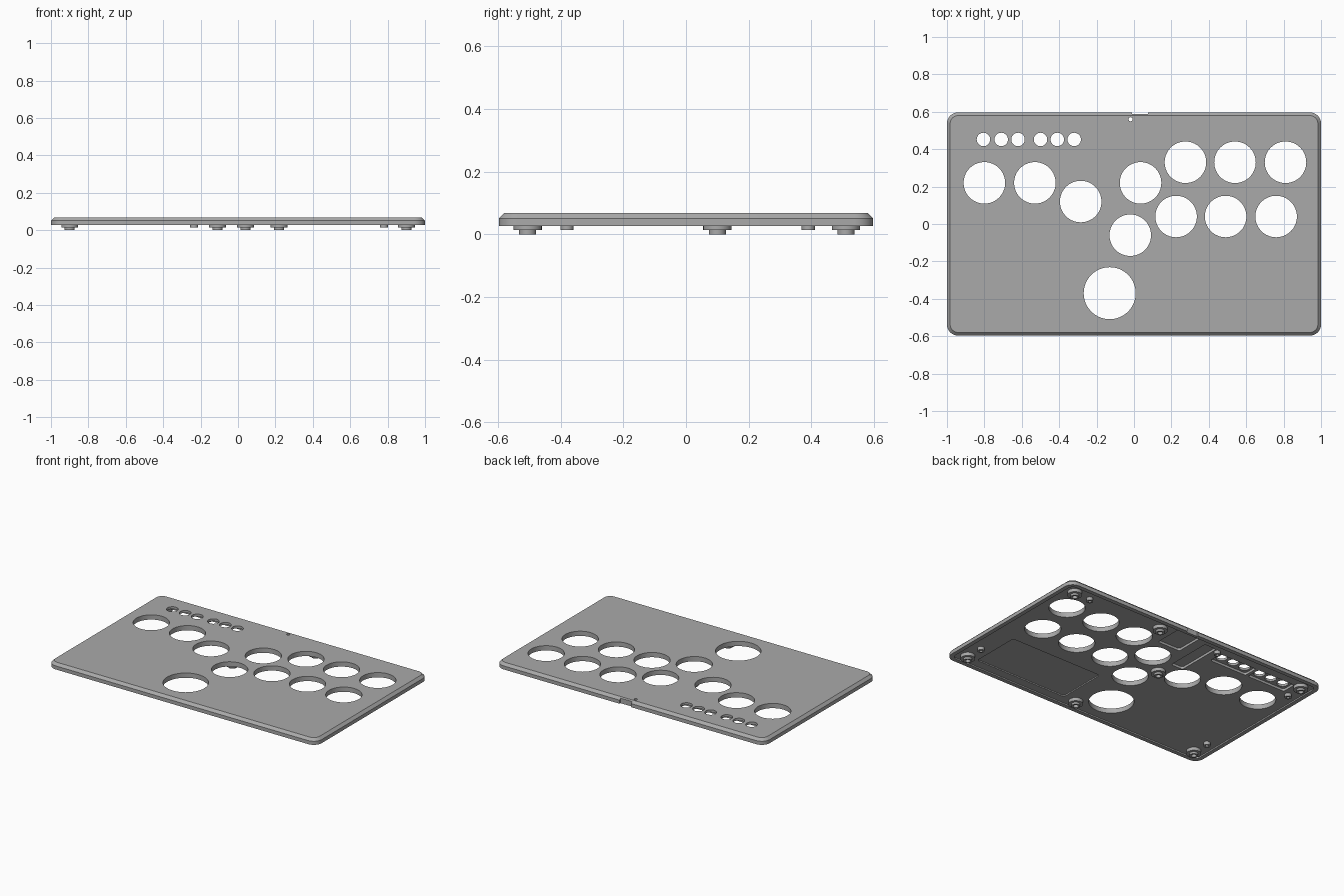
import bpy, bmesh, math

cube = bpy.data.objects.get("Cube")
if cube:
    bpy.data.objects.remove(cube, do_unlink=True)

grey = bpy.data.materials.new("plain grey")
grey.use_nodes = True
GREY = (0.4, 0.4, 0.4, 1)
grey.diffuse_color = GREY
grey.node_tree.nodes["Principled BSDF"].inputs["Base Color"].default_value = GREY


def make(name, bm):
    bmesh.ops.recalc_face_normals(bm, faces=bm.faces)
    mesh = bpy.data.meshes.new(name)
    bm.to_mesh(mesh)
    bm.free()
    mesh.materials.append(grey)
    ob = bpy.data.objects.new(name, mesh)
    bpy.context.collection.objects.link(ob)
    return ob


def rounded_outline(hx, hy, r, steps=8):
    pts = []
    for i, (sx, sy) in enumerate([(1, 1), (-1, 1), (-1, -1), (1, -1)]):
        for k in range(steps + 1):
            a = math.pi / 2 * (i + k / steps)
            pts.append((sx * (hx - r) + r * math.cos(a), sy * (hy - r) + r * math.sin(a)))
    return pts


def add_loft(bm, loops):
    """Closed solid through a stack of equal-length loops."""
    rings = [[bm.verts.new(p) for p in loop] for loop in loops]
    for a, b in zip(rings, rings[1:]):
        for i in range(len(a)):
            j = (i + 1) % len(a)
            bm.faces.new((a[i], a[j], b[j], b[i]))
    bm.faces.new(rings[0][::-1])
    bm.faces.new(rings[-1])


def add_slab(bm, cx, cy, hx, hy, r, sections):
    """Rounded slab; sections are (z, inset) pairs."""
    add_loft(bm, [[(cx + x, cy + y, z) for x, y in rounded_outline(hx - d, hy - d, r - d)]
                  for z, d in sections])


def add_cylinder(bm, x, y, r, z0, z1, n=64):
    ring = [(x + r * math.cos(math.tau * i / n), y + r * math.sin(math.tau * i / n)) for i in range(n)]
    add_loft(bm, [[(px, py, z) for px, py in ring] for z in (z0, z1)])


def cut(target, bm):
    cutter = make("cutter", bm)
    cutter.hide_render = True
    mod = target.modifiers.new("cut", 'BOOLEAN')
    mod.operation = 'DIFFERENCE'
    mod.solver = 'EXACT'
    mod.object = cutter
    bpy.context.view_layer.objects.active = target
    bpy.ops.object.modifier_apply(modifier=mod.name)
    bpy.data.objects.remove(cutter, do_unlink=True)


BOTTOM, EDGE, TOP, FLOOR, POCKET = 0.027, 0.051, 0.068, 0.036, 0.052

# Top plate with chamfered upper edge
bm = bmesh.new()
add_slab(bm, 0, 0, 1, 0.597, 0.06, [(BOTTOM, 0), (EDGE, 0), (TOP, 0.017)])
plate = make("top_plate", bm)

# Shallow recess inside the rim
bm = bmesh.new()
add_slab(bm, 0, 0, 0.972, 0.569, 0.035, [(0, 0), (FLOOR, 0)])
cut(plate, bm)

# Underside pockets: display, connector board, cable bay, two small-button bays
bm = bmesh.new()
for x0, x1, y0, y1 in [(0.13, 0.82, -0.51, -0.17), (-0.05, 0.12, 0.37, 0.565),
                       (-0.21, -0.12, 0.21, 0.53),
                       (-0.855, -0.57, 0.402, 0.502), (-0.55, -0.27, 0.402, 0.502)]:
    depth = FLOOR + 0.008 if x1 > 0.5 else POCKET
    add_slab(bm, (x0 + x1) / 2, (y0 + y1) / 2, (x1 - x0) / 2, (y1 - y0) / 2, 0.015,
             [(0.01, 0), (depth, 0)])
cut(plate, bm)

# Button holes, small holes, indicator hole and rear connector notch
bm = bmesh.new()
for x, y in [(-0.8, 0.22), (-0.53, 0.22), (-0.285, 0.12), (0.035, 0.22), (-0.02, -0.06),
             (0.275, 0.33), (0.54, 0.33), (0.81, 0.33),
             (0.225, 0.04), (0.49, 0.04), (0.76, 0.04)]:
    add_cylinder(bm, x, y, 0.111, -0.1, 0.2)
add_cylinder(bm, -0.13, -0.37, 0.139, -0.1, 0.2)
for x in (-0.805, -0.71, -0.62, -0.5, -0.41, -0.32):
    add_cylinder(bm, x, 0.452, 0.036, -0.1, 0.2, 32)
add_cylinder(bm, -0.018, 0.56, 0.011, -0.1, 0.2, 24)
add_slab(bm, 0.033, 0.637, 0.043, 0.05, 0.002, [(-0.1, 0), (0.2, 0)])
cut(plate, bm)


def lathe(name, x, y, profile, n=32):
    """Ring-shaped boss from a closed (radius, z) profile."""
    bm = bmesh.new()
    cols = [[bm.verts.new((x + r * math.cos(math.tau * i / n), y + r * math.sin(math.tau * i / n), z))
             for r, z in profile] for i in range(n)]
    for i in range(n):
        a, b = cols[i], cols[(i + 1) % n]
        for k in range(len(profile)):
            m = (k + 1) % len(profile)
            bm.faces.new((a[k], a[m], b[m], b[k]))
    return make(name, bm)


# Stepped screw bosses and small locating bosses
SEAT = FLOOR + 0.002
parts = [plate]
stepped = [(0.016, SEAT), (0.045, SEAT), (0.045, 0.014), (0.027, 0.014), (0.027, 0), (0.016, 0)]
for x, y in [(-0.9, 0.51), (0.22, 0.51), (0.9, 0.51), (-0.11, 0.1),
             (-0.9, -0.505), (0.04, -0.505), (0.9, -0.505)]:
    parts.append(lathe("screw_boss", x, y, stepped))
small = [(0.01, SEAT), (0.021, SEAT), (0.021, 0.014), (0.01, 0.014)]
for x, y in [(0.78, 0.51), (-0.235, 0.51), (0.9, -0.38), (-0.9, -0.38), (-0.9, 0.39)]:
    parts.append(lathe("locating_boss", x, y, small))

bpy.ops.object.select_all(action='DESELECT')
for ob in parts:
    ob.select_set(True)
bpy.context.view_layer.objects.active = plate
bpy.ops.object.shade_smooth_by_angle(angle=math.radians(30))
